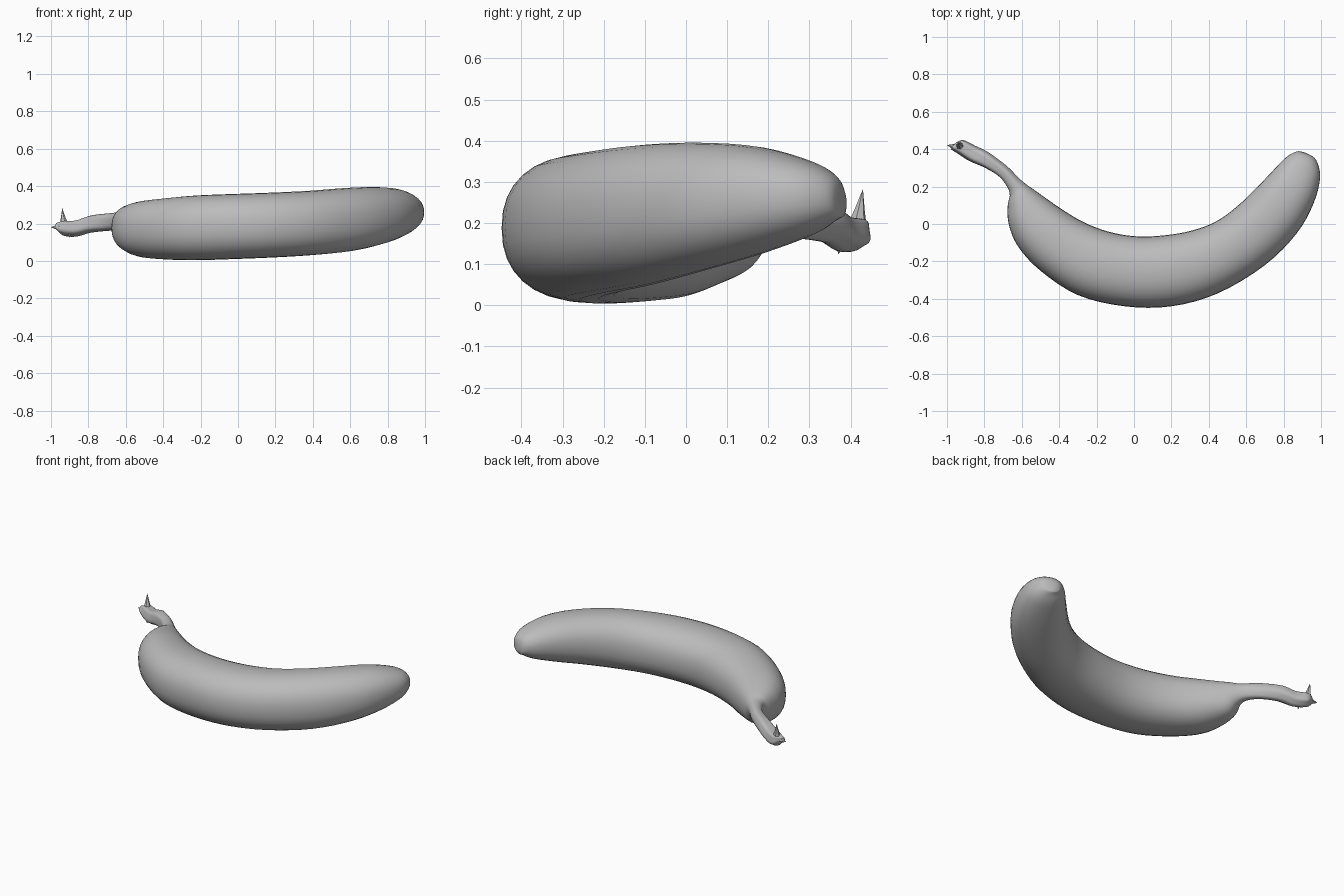
import bpy, bmesh, math
from mathutils import Vector

default = bpy.data.objects.get("Cube")
if default:
    bpy.data.objects.remove(default, do_unlink=True)

peel = bpy.data.materials.new("plain grey peel")
peel.use_nodes = True
grey = (0.5, 0.5, 0.5, 1)
peel.diffuse_color = grey
peel.node_tree.nodes["Principled BSDF"].inputs["Base Color"].default_value = grey

# Stations from stem to tip: outer x, y, inner x, y, bottom z, top z
STEM = [
    (-.98, .4, -.945, .44, .165, .205),
    (-.95, .38, -.91, .45, .135, .215),
    (-.88, .335, -.85, .42, .13, .22),
    (-.8, .3, -.78, .385, .15, .245),
    (-.72, .25, -.68, .31, .16, .255),
    (-.675, .19, -.62, .25, .16, .26),
    (-.665, .15, -.58, .215, .14, .265),
]
BODY = [
    (-.675, .1, -.53, .18, .085, .28),
    (-.67, 0, -.46, .13, .05, .3),
    (-.62, -.12, -.38, .075, .02, .32),
    (-.5, -.25, -.27, .01, .008, .335),
    (-.3, -.38, -.14, -.04, .004, .35),
    (-.05, -.44, 0, -.065, .01, .358),
    (.2, -.44, .15, -.062, .018, .365),
    (.45, -.37, .31, -.035, .03, .375),
    (.7, -.22, .45, .02, .05, .39),
    (.87, -.05, .58, .12, .085, .395),
    (.96, .11, .7, .24, .125, .385),
    (.995, .25, .8, .345, .17, .35),
    (.975, .34, .85, .38, .205, .315),
    (.94, .37, .88, .39, .215, .28),
]
SIDES = 32
STEPS = 4


def smooth_stations(rows):
    """Interpolate the stations with a Catmull-Rom spline."""
    result = []
    last = len(rows) - 1
    for i in range(last):
        around = [rows[min(max(i + k, 0), last)] for k in (-1, 0, 1, 2)]
        for step in range(STEPS):
            t = step / STEPS
            result.append([
                b + t / 2 * (c - a + t * (2*a - 5*b + 4*c - d + t * (3*(b - c) + d - a)))
                for a, b, c, d in zip(*around)])
    result.append(rows[-1])
    return result


def signed_power(value, power):
    return math.copysign(abs(value) ** power, value)


def section(row, groove):
    """Points of one rounded cross-section, lightly grooved on the stem."""
    outer = Vector((row[0], row[1], 0))
    inner = Vector((row[2], row[3], 0))
    middle = (outer + inner) / 2
    middle.z = (row[4] + row[5]) / 2
    across = (outer - inner) / 2
    up = Vector((0, 0, (row[5] - row[4]) / 2))
    points = []
    for k in range(SIDES):
        angle = math.tau * k / SIDES
        ripple = 1 - groove * (1 + math.cos(5 * angle + 9 * middle.x))
        points.append(middle + ripple * (
            across * signed_power(math.cos(angle), .88)
            + up * signed_power(math.sin(angle), .88)))
    return points


def finish(name, bm, angle):
    bmesh.ops.recalc_face_normals(bm, faces=bm.faces[:])
    mesh = bpy.data.meshes.new(name)
    bm.to_mesh(mesh)
    bm.free()
    obj = bpy.data.objects.new(name, mesh)
    bpy.context.collection.objects.link(obj)
    mesh.materials.append(peel)
    bpy.ops.object.select_all(action="DESELECT")
    obj.select_set(True)
    bpy.context.view_layer.objects.active = obj
    bpy.ops.object.shade_smooth_by_angle(angle=math.radians(angle))
    return obj


def loft_fruit():
    """Curved fruit and stalk as one continuous skin."""
    bm = bmesh.new()
    rings = []
    stem_rings = len(STEM) * STEPS
    for i, row in enumerate(smooth_stations(STEM + BODY)):
        groove = .07 * max(0, 1 - i / stem_rings)
        rings.append([bm.verts.new(p) for p in section(row, groove)])
    for first, second in zip(rings, rings[1:]):
        for k in range(SIDES):
            n = (k + 1) % SIDES
            bm.faces.new((first[k], first[n], second[n], second[k]))
    # Slightly domed caps close both ends
    for ring, neighbour in ((rings[0], rings[1]), (rings[-1], rings[-2])):
        centre = sum((v.co for v in ring), Vector()) / SIDES
        before = sum((v.co for v in neighbour), Vector()) / SIDES
        pole = bm.verts.new(centre + (centre - before).normalized() * .006)
        for k in range(SIDES):
            bm.faces.new((ring[k], ring[(k + 1) % SIDES], pole))
    finish("banana_fruit", bm, 60)


def torn_point(name, base, tip, radius):
    """Small pointed scrap at the broken end of the stalk."""
    base, tip = Vector(base), Vector(tip)
    direction = (tip - base).normalized()
    side = direction.orthogonal().normalized()
    other = direction.cross(side)
    bm = bmesh.new()
    rings = []
    for t, scale in ((0, 1), (.45, .5)):
        centre = base.lerp(tip, t)
        rings.append([
            bm.verts.new(centre + radius * scale * (
                side * math.cos(math.tau * k / 6)
                + other * math.sin(math.tau * k / 6)))
            for k in range(6)])
    point = bm.verts.new(tip)
    bm.faces.new(rings[0])
    for k in range(6):
        n = (k + 1) % 6
        bm.faces.new((rings[0][k], rings[0][n], rings[1][n], rings[1][k]))
        bm.faces.new((rings[1][k], rings[1][n], point))
    finish(name, bm, 40)


loft_fruit()
torn_point("stem_upper_point", (-.93, .415, .185), (-.94, .43, .283), .027)
torn_point("stem_end_point", (-.95, .41, .18), (-1, .422, .18), .024)
torn_point("stem_lower_point", (-.9, .38, .16), (-.9, .37, .125), .024)
